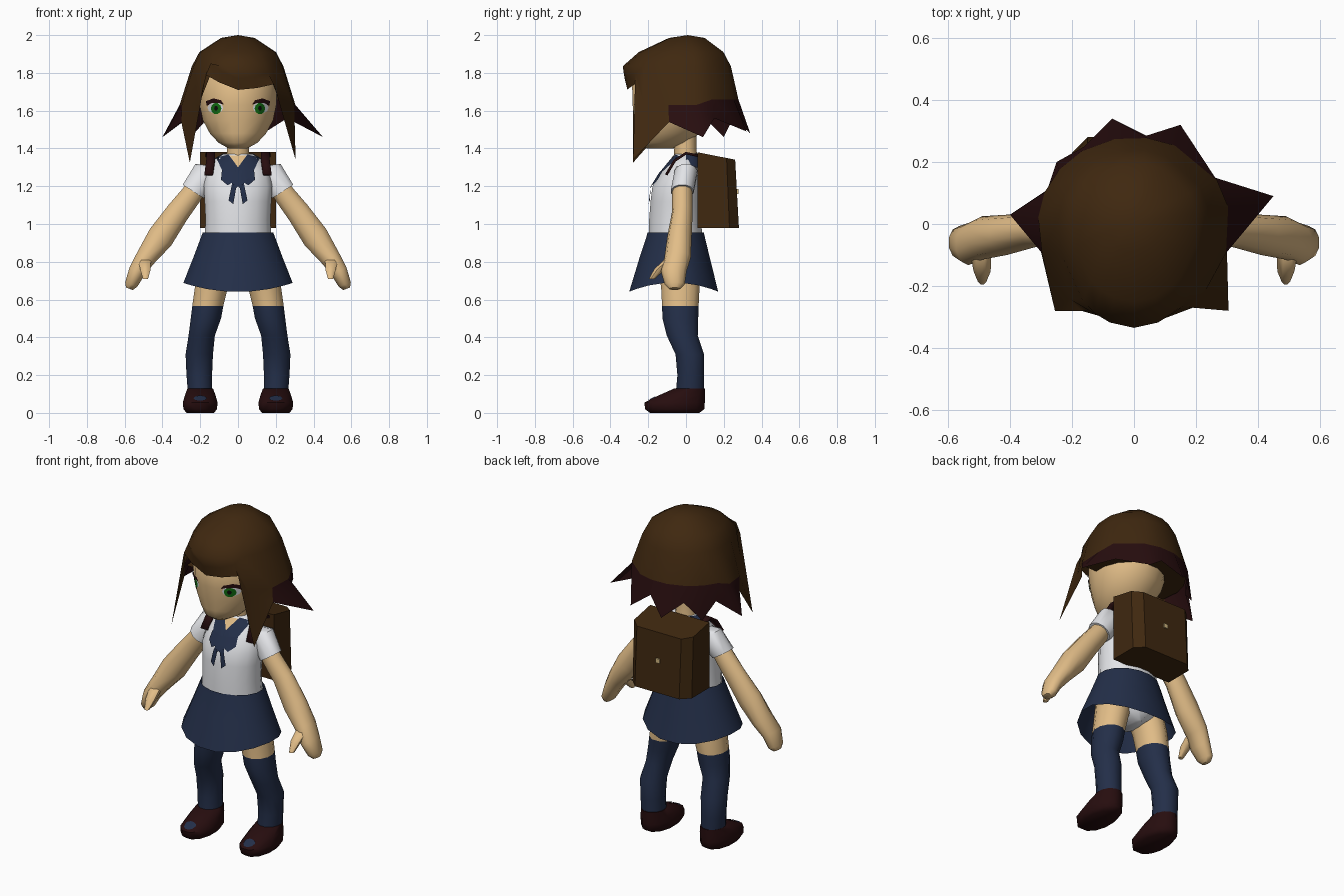
import bpy, bmesh, math
from math import sin, cos, radians, pi, atan2
from mathutils import Vector
from mathutils.bvhtree import BVHTree

if "Cube" in bpy.data.objects:
    bpy.data.objects.remove(bpy.data.objects["Cube"])


def mat(name, r, g, b):
    m = bpy.data.materials.new(name)
    m.diffuse_color = (r, g, b, 1)
    m.use_nodes = True
    m.node_tree.nodes["Principled BSDF"].inputs["Base Color"].default_value = m.diffuse_color
    return m


BROWN = mat("dark_brown", .05, .021, .005)
MAROON = mat("dark_maroon", .020, .004, .0045)
SKIN = mat("skin", .76, .51, .245)
WHITE = mat("white", .82, .83, .86)
NAVY = mat("navy", .017, .028, .066)
GREEN = mat("green", .006, .17, .006)
BLACK = mat("black", .005, .004, .004)
GOLD = mat("pale_gold", .65, .48, .22)


def make(name, verts, faces, mats, rule=None, angle=50):
    """Mesh object; rule(face centre) picks the material slot."""
    me = bpy.data.meshes.new(name)
    me.from_pydata([tuple(v) for v in verts], [], faces)
    for m in mats:
        me.materials.append(m)
    bm = bmesh.new()
    bm.from_mesh(me)
    bmesh.ops.recalc_face_normals(bm, faces=bm.faces)
    if rule:
        for f in bm.faces:
            f.material_index = rule(f.calc_center_median())
    bm.to_mesh(me)
    bm.free()
    me.shade_smooth()
    me.set_sharp_from_angle(angle=radians(angle))
    ob = bpy.data.objects.new(name, me)
    bpy.context.collection.objects.link(ob)
    return ob


def bridge(cols, rows):
    return [(j * cols + i, j * cols + (i + 1) % cols, (j + 1) * cols + (i + 1) % cols, (j + 1) * cols + i)
            for j in range(rows - 1) for i in range(cols)]


def loft(name, secs, mats, n=12, side=1, rule=None, caps=True, warp=None):
    """Elliptic rings (x, y, z, rx, ry, tilt about y in degrees), bridged."""
    verts = []
    for s in secs:
        x, y, z, a, b = s[:5]
        t = radians(s[5]) if len(s) > 5 else 0
        for i in range(n):
            p = 2 * pi * (i + .5) / n
            v = Vector((side * (x + a * cos(p) * cos(t)), y + b * sin(p), z + a * cos(p) * sin(t)))
            verts.append(warp(v, p) if warp else v)
    faces = bridge(n, len(secs))
    if caps:
        faces += [tuple(range(n)), tuple(range((len(secs) - 1) * n, len(secs) * n))]
    return make(name, verts, faces, mats, rule)


def plate(name, pts, target, m, lift=.005, cuts=3):
    """Thin painted detail: x/z outline projected from the front onto a part."""
    tree = BVHTree.FromPolygons([v.co for v in target.data.vertices],
                                [p.vertices[:] for p in target.data.polygons])
    bm = bmesh.new()
    f = bm.faces.new([bm.verts.new((x, 0, z)) for x, z in pts])
    bmesh.ops.triangulate(bm, faces=[f])
    bmesh.ops.subdivide_edges(bm, edges=bm.edges[:], cuts=cuts, use_grid_fill=True)
    bm.verts.index_update()
    verts = []
    for v in bm.verts:
        hit = tree.ray_cast(Vector((v.co.x, -2, v.co.z)), Vector((0, 1, 0)))[0]
        verts.append((v.co.x, (hit.y if hit else -.05) - lift, v.co.z))
    faces = [[v.index for v in f.verts] for f in bm.faces]
    bm.free()
    ob = make(name, verts, faces, [m])
    if ob.data.polygons[0].normal.y > 0:
        ob.data.flip_normals()
    return ob


def oval(cx, cz, rx, rz, n=10):
    return [(cx + rx * cos(2 * pi * i / n), cz + rz * sin(2 * pi * i / n)) for i in range(n)]


# Head and neck
head = loft("head", [(0, -.14, 1.40, .05, .07), (0, -.125, 1.43, .105, .13), (0, -.095, 1.48, .152, .17),
                     (0, -.07, 1.55, .19, .207), (0, -.06, 1.63, .207, .227), (0, -.06, 1.75, .21, .23),
                     (0, -.05, 1.85, .16, .17)], [SKIN], 16)
loft("neck", [(0, 0, 1.33, .068, .062), (0, -.005, 1.40, .06, .06), (0, -.01, 1.50, .06, .065)], [SKIN], 10)

# Eyes
for s, tag in ((-1, "right"), (1, "left")):
    plate(tag + "_eye_white", oval(s * .12, 1.615, .042, .03), head, WHITE, .003)
    plate(tag + "_iris", oval(s * .116, 1.611, .028, .03), head, GREEN, .005)
    plate(tag + "_pupil", oval(s * .116, 1.613, .010, .013), head, BLACK, .007)
    plate(tag + "_lash", [(s * x, z) for x, z in ((.075, 1.632), (.09, 1.655), (.13, 1.665), (.17, 1.65),
                                                 (.165, 1.625), (.14, 1.64), (.1, 1.64))], head, MAROON, .008)

# Hair: strand tips around the head, joined to rings up to the crown
tips = [(0, -.31, 1.71), (.1, -.30, 1.72), (.19, -.27, 1.74), (.305, -.28, 1.34), (.30, -.09, 1.54),
        (.45, .09, 1.46), (.26, .15, 1.56), (.15, .32, 1.49), (.04, .285, 1.57), (-.07, .34, 1.48),
        (-.16, .25, 1.56), (-.25, .2, 1.46), (-.28, .11, 1.55), (-.40, .03, 1.46), (-.30, -.09, 1.54),
        (-.255, -.28, 1.325), (-.17, -.28, 1.79), (-.1, -.30, 1.75)]
n = len(tips)
angs = [atan2(y, x) for x, y, z in tips]


def ring(z, rx, front, back):
    return [Vector((rx * cos(a), (front if sin(a) < 0 else back) * sin(a), z)) for a in angs]


low = ring(1.65, .31, .325, .28)
for v, t in zip(low, tips):
    v.z = max(1.66 if t[1] > .1 else 1.63, t[2] + .06)
    if v.z > 1.7:
        v.x *= .9
rings = ring(1.985, .09, .09, .10) + ring(1.91, .205, .25, .20) + ring(1.835, .245, .335, .24) + low
hair_verts = rings + [Vector(t) for t in tips] + [Vector((0, .01, 2.0))]
hair_faces = bridge(n, 5) + [(i, (i + 1) % n, 5 * n) for i in range(n)]
back_ids = range(4, 15)
make("hair", hair_verts, hair_faces, [BROWN, MAROON],
     lambda c: int(c.z < 1.622 and c.y > -.07), 60)
make("hair_underside", [Vector((low[i].x * .96, low[i].y * .96, 1.61)) for i in back_ids],
     [tuple(range(len(back_ids)))], [BROWN])

# Shirt
shirt = loft("shirt", [(0, -.055, .93, .18, .145), (0, -.058, 1.02, .175, .14), (0, -.055, 1.12, .18, .135),
                       (0, -.05, 1.2, .185, .13), (0, -.03, 1.28, .17, .10), (0, -.005, 1.34, .13, .075),
                       (0, 0, 1.37, .08, .06)], [WHITE], 16)

# Sailor collar, neck opening and bow
plate("neck_opening", [(-.06, 1.362), (0, 1.29), (.06, 1.362)], shirt, SKIN, .004)
for s, tag in ((-1, "right"), (1, "left")):
    plate(tag + "_collar", [(s * x, z) for x, z in ((.05, 1.368), (.0, 1.30), (.0, 1.245), (.085, 1.285),
                                                   (.115, 1.352))], shirt, NAVY, .006)
    plate(tag + "_bow", [(s * x, z) for x, z in ((0, 1.27), (.085, 1.285), (.09, 1.235), (.055, 1.205), (.03, 1.22),
                                                (.05, 1.125), (.025, 1.105), (.01, 1.19), (0, 1.2))],
          shirt, NAVY, .009)
# Collar flap lying on the upper back
loft("collar_back", [(0, .015, 1.30, .13, .088), (0, .008, 1.345, .128, .079), (0, .003, 1.374, .08, .065)],
     [NAVY], 16, caps=False, warp=lambda v, p: v if sin(p) > -.1 else Vector((v.x, max(v.y, 0), v.z)))

# Skirt (open below) and underwear
def hem(v, p):
    if v.z < .7:
        v.z -= .05 * sin(p) ** 2
    return v


loft("skirt", [(0, -.055, .955, .19, .152), (0, -.055, .93, .2, .158), (0, -.06, .82, .242, .19),
               (0, -.065, .69, .295, .24)], [NAVY], 16, caps=False, warp=hem)
loft("underwear", [(0, -.05, .95, .18, .145), (0, -.045, .80, .2, .15), (0, -.035, .72, .15, .125),
                   (0, -.03, .665, .03, .09)], [WHITE], 12)

for s, tag in ((-1, "right"), (1, "left")):
    # Leg with knee sock
    loft(tag + "_leg", [(.11, -.04, .78, .10, .11), (.142, -.03, .66, .09, .105), (.16, -.03, .565, .085, .1),
                        (.17, -.03, .50, .083, .098), (.192, -.02, .41, .072, .085),
                        (.205, .02, .31, .075, .078), (.205, .025, .20, .07, .073),
                        (.2, .02, .09, .066, .078)], [SKIN, NAVY], 12, s, lambda c: int(c.z < .565))
    # Shoe with sock showing at the instep
    shoe = loft(tag + "_shoe", [(.2, -.06, 0, .075, .135), (.2, -.06, .02, .092, .163), (.2, -.06, .055, .095, .165),
                                (.2, -.025, .09, .085, .13), (.2, .02, .13, .07, .083)], [MAROON], 12, s)
    plate(tag + "_instep", oval(s * .2, .078, .035, .014), shoe, NAVY, .008)
    # Sleeve, arm and thumb
    loft(tag + "_sleeve", [(.09, 0, 1.30, .05, .055, 10), (.16, 0, 1.272, .083, .062, 35),
                           (.237, -.02, 1.172, .068, .062, 33)], [WHITE], 12, s)
    loft(tag + "_arm", [(.215, -.02, 1.2, .056, .052, 33), (.25, -.02, 1.15, .06, .055, 36),
                        (.32, -.02, 1.06, .066, .055, 38), (.41, -.035, .93, .075, .065, 38),
                        (.49, -.045, .82, .056, .07, 38), (.535, -.065, .75, .047, .068, 30),
                        (.565, -.06, .68, .036, .053, 20), (.575, -.06, .657, .02, .03, 20)], [SKIN], 10, s)
    loft(tag + "_thumb", [(.495, -.08, .81, .036, .04), (.49, -.14, .76, .03, .032),
                          (.49, -.18, .71, .015, .016)], [SKIN], 8, s)
    # Backpack strap over the shoulder
    path = [(.15, .07, 1.36), (.145, 0, 1.375), (.145, -.06, 1.335), (.155, -.105, 1.26)]
    strap = make(tag + "_strap", [(s * (x + d), y, z) for x, y, z in path for d in (-.023, .023)],
                 [(2 * i, 2 * i + 1, 2 * i + 3, 2 * i + 2) for i in range(3)], [MAROON])
    mod = strap.modifiers.new("thickness", 'SOLIDIFY')
    mod.thickness, mod.offset = .014, 0

# Backpack with chamfered back corners and clasp
outline = [(-.2, .06), (.2, .06), (.2, .23), (.15, .28), (-.15, .28), (-.2, .23)]
k = len(outline)
make("backpack", [(x, y, .98) for x, y in outline] +
     [(x, .06 + (y - .06) * .91, 1.38 - (y - .06) * .18) for x, y in outline],
     bridge(k, 2) + [tuple(range(k)), tuple(range(k, 2 * k))], [BROWN], angle=20)
c = .013
make("clasp", [(x, y, z) for y in (.266, .277) for x, z in ((-c, 1.16), (c, 1.16), (c, 1.186), (-c, 1.186))],
     bridge(4, 2) + [(0, 1, 2, 3), (4, 5, 6, 7)], [GOLD], angle=20)
